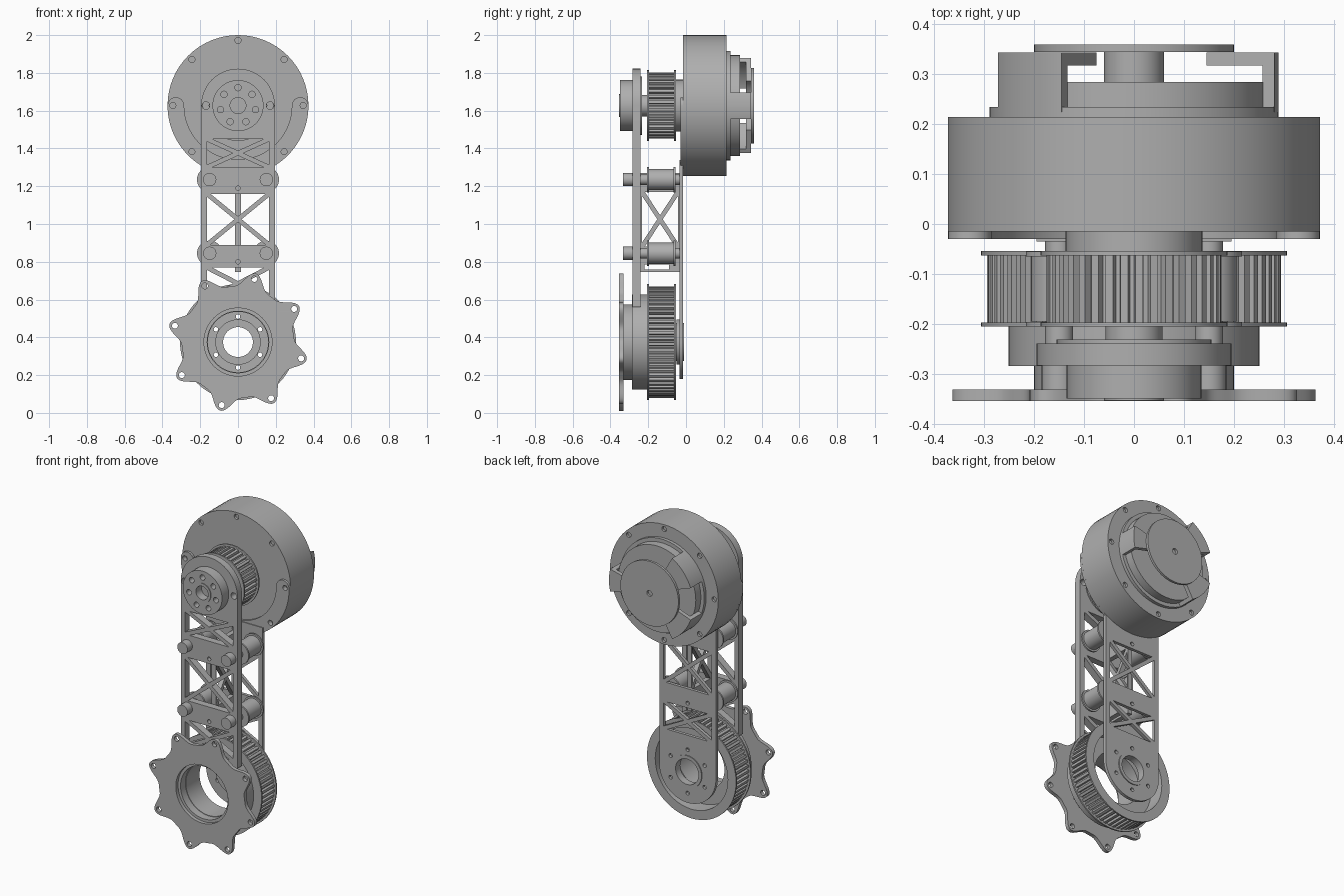
import bpy, bmesh
from math import sin, cos, pi, hypot, radians

cube = bpy.data.objects.get("Cube")
if cube:
    bpy.data.objects.remove(cube)

grey = bpy.data.materials.new("machined_grey")
grey.use_nodes = True
grey.diffuse_color = (0.43, 0.43, 0.43, 1)
grey.node_tree.nodes["Principled BSDF"].inputs["Base Color"].default_value = (0.43, 0.43, 0.43, 1)

TOP, LOW = 1.627, 0.375      # heights of the two shafts
UPPER_PIN, LOWER_PIN = 1.235, 0.845


def arc(r, a0, a1, z=0.0, x=0.0, n=24):
    angles = [radians(a0 + (a1 - a0) * i / n) for i in range(n + 1)]
    return [(x + r * cos(a), z + r * sin(a)) for a in angles]


def circle(r, z, x=0.0, n=64):
    return arc(r, 0, 360, z, x, n)[:-1]


def bolts(count, ring, r, z, start=90):
    """Small round holes evenly placed on a ring."""
    return [circle(r, z + ring * sin(a), ring * cos(a), 14)
            for a in (radians(start + 360 * i / count) for i in range(count))]


def rect(x0, x1, z0, z1):
    return [(x0, z0), (x1, z0), (x1, z1), (x0, z1)]


def truss(w, z0, z1, cx=0.0, t=0.012):
    """Four triangular windows that leave an X brace."""
    h, cz = (z1 - z0) / 2, (z0 + z1) / 2
    k = hypot(w, h) * t
    loops = []
    for s in (1, -1):
        loops.append([(cx, cz + s * k / w), (cx + w - k / h, cz + s * h), (cx - w + k / h, cz + s * h)])
        loops.append([(cx + s * k / h, cz), (cx + s * w, cz + h - k / w), (cx + s * w, cz - h + k / w)])
    return loops


def solid(name, loops, d0, d1, axis="Y"):
    """Extrude an outline with holes from d0 to d1 along an axis."""
    curve = bpy.data.curves.new(name, "CURVE")
    curve.dimensions, curve.fill_mode = "2D", "BOTH"
    curve.extrude = (d1 - d0) / 2
    for loop in loops:
        spline = curve.splines.new("POLY")
        spline.points.add(len(loop) - 1)
        for p, (u, v) in zip(spline.points, loop):
            p.co = (u, v, 0, 1)
        spline.use_cyclic_u = True
    temp = bpy.data.objects.new(name + "_outline", curve)
    bpy.context.collection.objects.link(temp)
    graph = bpy.context.evaluated_depsgraph_get()
    mesh = bpy.data.meshes.new_from_object(temp.evaluated_get(graph))
    bpy.data.objects.remove(temp)
    mid = (d0 + d1) / 2
    for v in mesh.vertices:
        x, y, z = v.co
        v.co = (x, mid - z, y) if axis == "Y" else (mid + z, x, y)
    bm = bmesh.new()
    bm.from_mesh(mesh)
    bmesh.ops.remove_doubles(bm, verts=bm.verts, dist=0.00005)
    bmesh.ops.recalc_face_normals(bm, faces=bm.faces)
    bm.to_mesh(mesh)
    bm.free()
    mesh.materials.clear()
    mesh.materials.append(grey)
    obj = bpy.data.objects.new(name, mesh)
    bpy.context.collection.objects.link(obj)
    bpy.ops.object.select_all(action="DESELECT")
    obj.select_set(True)
    bpy.context.view_layer.objects.active = obj
    bpy.ops.object.shade_smooth_by_angle(angle=radians(30))
    return obj


def disc(name, r, z, y0, y1, hole=0.0, x=0.0, extra=()):
    loops = [circle(r, z, x)] + ([circle(hole, z, x)] if hole else []) + list(extra)
    return solid(name, loops, y0, y1)


def pulley(name, r, z, teeth, bore):
    outline = []
    for i in range(teeth):
        for f, rr in ((0, r - 0.016), (0.3, r - 0.016), (0.4, r), (0.9, r)):
            a = 2 * pi * (i + f) / teeth
            outline.append((rr * cos(a), z + rr * sin(a)))
    solid(name + "_teeth", [outline, circle(bore, z)], -0.197, -0.063)
    for side, y in (("front", -0.206), ("rear", -0.063)):
        disc(f"{name}_{side}_flange", r + 0.012, z, y, y + 0.009, bore)


# Motor body with bolted end faces
disc("motor_body", 0.373, TOP, 0, 0.2)
for side, y in (("front", -0.015), ("rear", 0.2)):
    disc(f"motor_{side}_face", 0.373, TOP, y, y + 0.015, extra=bolts(8, 0.345, 0.016, TOP))

# Motor rear cover, arms and cap
disc("cover_base", 0.29, TOP, 0.215, 0.235)
disc("cover_drum", 0.267, TOP, 0.235, 0.285)
disc("cap_post", 0.06, TOP, 0.285, 0.346)
disc("cap_disc", 0.2, TOP, 0.345, 0.36, hole=0.018)
for i, (angle, half) in enumerate(((0, 14), (140, 20), (220, 20))):
    for part, inner, y0, y1 in (("leg", 0.266, 0.225, 0.343), ("roof", 0.15, 0.318, 0.344)):
        a0, a1 = angle - half, angle + half
        solid(f"cover_arm_{part}_{i + 1}", [arc(0.29, a0, a1, TOP) + arc(inner, a1, a0, TOP)], y0, y1)

# Half-ring motor mount with rounded ends
mount = (arc(0.373, 180, 360, TOP, n=48) + arc(0.044, 0, 180, TOP, 0.329, 12)[1:]
         + arc(0.285, 360, 180, TOP, n=48)[1:] + arc(0.044, 0, 180, TOP, -0.329, 12)[1:-1])
solid("motor_mount", [mount] + bolts(8, 0.345, 0.016, TOP, 180)[:5], -0.03, -0.015)

# Side plates of the arm
pin_holes = [circle(0.012, z, 0, 14) for z in (1.19, 0.8)]
front = [(-0.195, 0.56), (0.195, 0.56)] + arc(0.195, 0, 180, TOP, n=40)
solid("front_plate", [front, *pin_holes, *truss(0.165, 0.6, 0.77), *truss(0.165, 0.89, 1.16),
                      *truss(0.165, 1.3, 1.45), circle(0.02, TOP, 0.17, 16), circle(0.02, TOP, -0.17, 16)],
      -0.284, -0.24)
rear = arc(0.195, 180, 360, LOW, n=40) + [(0.195, 1.34), (-0.195, 1.34)]
solid("rear_plate", [rear, *pin_holes, *truss(0.165, 0.6, 0.77), *truss(0.165, 0.89, 1.16),
                     circle(0.016, TOP - 0.345, 0, 14), circle(0.08, LOW), *bolts(6, 0.135, 0.012, LOW)],
      -0.035, -0.0155)

# Centre web between the plates
solid("centre_web", [rect(-0.24, -0.035, 0.745, 1.27), rect(-0.22, -0.09, 0.76, 0.785),
                     *truss(0.095, 0.88, 1.17, -0.1375)], -0.015, 0.015, "X")

# Spacer pins with spools
for level, z in (("upper", UPPER_PIN), ("lower", LOWER_PIN)):
    for side, x in (("left", 0.15), ("right", -0.15)):
        name = f"{level}_{side}"
        disc(name + "_pin", 0.028, z, -0.29, -0.016, x=x)
        disc(name + "_pin_head", 0.035, z, -0.333, -0.284, x=x)
        disc(name + "_spool", 0.056, z, -0.195, -0.065, x=x)
        for end, y in (("front", -0.206), ("rear", -0.065)):
            disc(f"{name}_spool_{end}_flange", 0.067, z, y, y + 0.01, x=x)

# Upper pulley, shaft and front hub
pulley("upper_pulley", 0.175, TOP, 36, 0.05)
disc("upper_pulley_collar", 0.137, TOP, -0.055, -0.015)
disc("upper_shaft", 0.057, TOP, -0.3, 0)
disc("upper_bearing_ring", 0.155, TOP, -0.24, -0.232)
disc("front_hub", 0.135, TOP, -0.35, -0.284, hole=0.042, extra=bolts(7, 0.095, 0.017, TOP))
disc("front_hub_lip", 0.06, TOP, -0.354, -0.35, hole=0.042)

# Lower pulley, open hub and bearing
pulley("lower_pulley", 0.295, LOW, 60, 0.25)
disc("lower_hub", 0.252, LOW, -0.285, -0.15, hole=0.16)
disc("hub_spacer", 0.2, LOW, -0.333, -0.285, hole=0.163)
disc("rear_bearing", 0.12, LOW, -0.05, -0.035, hole=0.08)
disc("rear_bearing_lip", 0.1, LOW, -0.056, -0.01, hole=0.079)

# Eight-lobed output plate
lobes = []
for i in range(240):
    a = 2 * pi * i / 240
    r = 0.297 + 0.078 * ((1 + cos(8 * (a - radians(30.5)))) / 2) ** 2
    lobes.append((r * cos(a), LOW + r * sin(a)))
solid("lobed_plate", [lobes, circle(0.18, LOW), *bolts(8, 0.345, 0.016, LOW, 30.5)], -0.355, -0.332)
